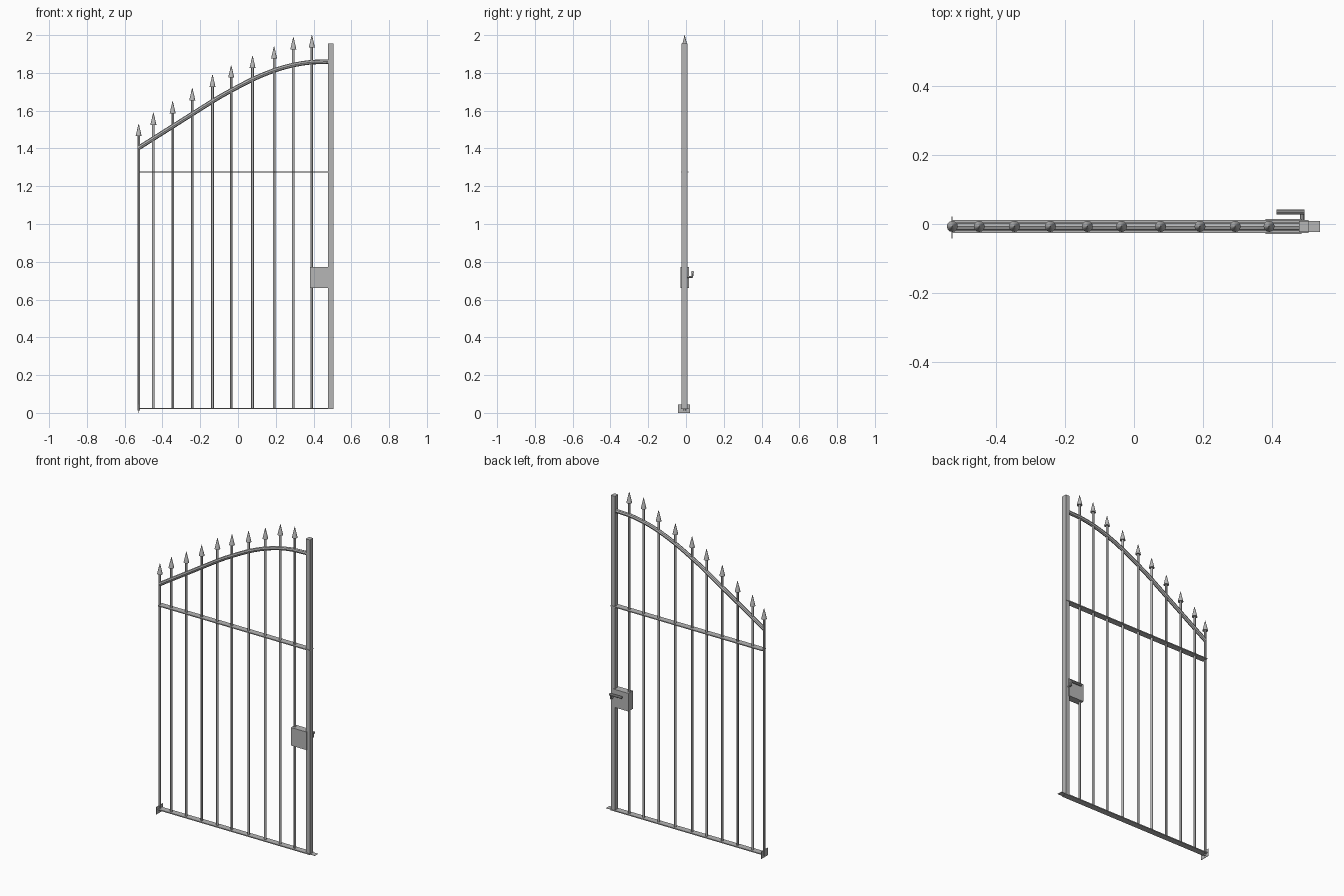
import bpy
from mathutils import Vector

cube = bpy.data.objects.get("Cube")
if cube:
    bpy.data.objects.remove(cube, do_unlink=True)

# One grey painted metal
steel = bpy.data.materials.new("grey steel")
steel.use_nodes = True
colour = (0.47, 0.47, 0.47, 1)
steel.diffuse_color = colour
steel.node_tree.nodes["Principled BSDF"].inputs["Base Color"].default_value = colour

Y = -0.007      # depth centre line of the gate


def finish(name, smooth=False):
    ob = bpy.context.object
    ob.name = name
    ob.data.materials.clear()
    ob.data.materials.append(steel)
    if smooth:
        bpy.ops.object.shade_smooth_by_angle()
    return ob


def box(name, x0, x1, y0, y1, z0, z1):
    bpy.ops.mesh.primitive_cube_add(size=1)
    ob = finish(name)
    low, high = Vector((x0, y0, z0)), Vector((x1, y1, z1))
    for v in ob.data.vertices:
        v.co = (low + high) / 2 + v.co * (high - low)


def cone(name, x, z0, z1, r0, r1, sides=12):
    bpy.ops.mesh.primitive_cone_add(vertices=sides, radius1=r0, radius2=r1,
                                    depth=z1 - z0, location=(x, Y, (z0 + z1) / 2))
    finish(name, True)


def tube(name, points, radius, resolution):
    curve = bpy.data.curves.new(name, "CURVE")
    curve.dimensions = "3D"
    curve.bevel_depth = radius
    curve.bevel_resolution = resolution
    curve.use_fill_caps = True
    spline = curve.splines.new("POLY")
    spline.points.add(len(points) - 1)
    for p, co in zip(spline.points, points):
        p.co = (*co, 1)
    ob = bpy.data.objects.new(name, curve)
    bpy.context.collection.objects.link(ob)
    bpy.ops.object.select_all(action="DESELECT")
    bpy.context.view_layer.objects.active = ob
    ob.select_set(True)
    bpy.ops.object.convert(target="MESH")
    finish(name, True)


# Upright bars with pointed finials
bars = [(-0.526, 1.53), (-0.448, 1.59), (-0.346, 1.65), (-0.242, 1.72), (-0.135, 1.79),
        (-0.036, 1.84), (0.077, 1.89), (0.191, 1.94), (0.293, 1.99), (0.391, 2.0)]
for i, (x, tip) in enumerate(bars):
    cone(f"upright_bar_{i + 1}", x, 0.012 if i == 0 else 0.024, tip - 0.06, 0.007, 0.007)
    cone(f"spear_tip_{i + 1}", x, tip - 0.065, tip, 0.016, 0.001)

# Sloping top rail
rail = [(-0.526, 1.403), (-0.135, 1.65), (-0.085, 1.68), (-0.036, 1.707), (0.02, 1.737),
        (0.077, 1.766), (0.134, 1.791), (0.191, 1.813), (0.242, 1.829), (0.293, 1.842),
        (0.342, 1.851), (0.391, 1.857), (0.48, 1.86)]
tube("top_rail", [(x, Y, z) for x, z in rail], 0.012, 2)

# Flat cross bars
for name, z in (("middle_bar", 1.276), ("bottom_bar", 0.023)):
    box(name, -0.526, 0.505, Y - 0.019, Y + 0.019, z - 0.003, z + 0.003)

# Latch post, floor tab and hinge plate
box("latch_post", 0.477, 0.505, Y - 0.016, Y + 0.016, 0.024, 1.955)
box("floor_tab", 0.49, 0.538, Y - 0.016, Y + 0.016, 0.022, 0.024)
box("hinge_plate", -0.528, -0.525, -0.042, 0.021, 0, 0.045)

# Lock box with lever handle on the back
box("lock_box", 0.381, 0.485, Y - 0.022, Y + 0.022, 0.661, 0.772)
tube("handle_spindle", [(0.487, 0.0, 0.72), (0.487, 0.033, 0.72), (0.487, 0.035, 0.745)], 0.006, 2)
tube("handle_grip", [(0.494, 0.035, 0.745), (0.413, 0.035, 0.745)], 0.0075, 3)
